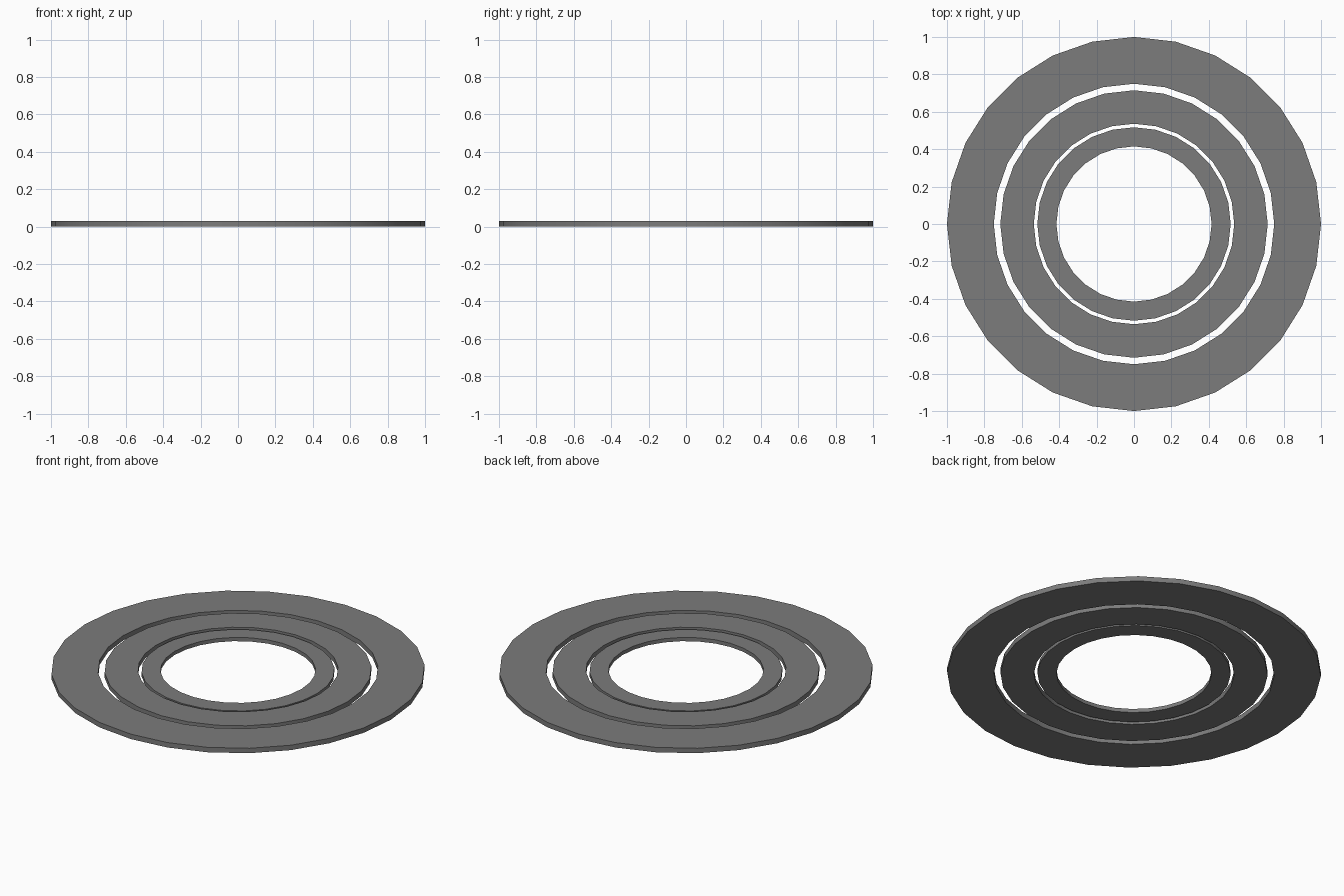
import bpy, bmesh
from math import cos, sin, tau, radians

if "Cube" in bpy.data.objects:
    bpy.data.objects.remove(bpy.data.objects["Cube"])

SIDES = 28

dark = bpy.data.materials.new("dark_grey")
dark.diffuse_color = (0.2, 0.2, 0.2, 1)
dark.use_nodes = True
dark.node_tree.nodes["Principled BSDF"].inputs["Base Color"].default_value = dark.diffuse_color


def flat_ring(name, inner, outer, low, high):
    """Washer with a rectangular section, smooth walls and sharp rims."""
    bm = bmesh.new()
    section = [(inner, low), (outer, low), (outer, high), (inner, high)]
    loops = [[bm.verts.new((r * cos(tau * i / SIDES), r * sin(tau * i / SIDES), z))
              for r, z in section] for i in range(SIDES)]
    for i in range(SIDES):
        a, b = loops[i], loops[(i + 1) % SIDES]
        for j in range(4):
            k = (j + 1) % 4
            bm.faces.new((a[j], b[j], b[k], a[k]))
    bmesh.ops.recalc_face_normals(bm, faces=bm.faces)
    mesh = bpy.data.meshes.new(name)
    bm.to_mesh(mesh)
    bm.free()
    mesh.materials.append(dark)
    ring = bpy.data.objects.new(name, mesh)
    bpy.context.collection.objects.link(ring)
    bpy.ops.object.select_all(action='DESELECT')
    ring.select_set(True)
    bpy.context.view_layer.objects.active = ring
    bpy.ops.object.shade_smooth_by_angle(angle=radians(30))


# Three concentric rings separated by narrow gaps; the inner one is thinner
flat_ring("outer_ring", 0.75, 1.0, 0, 0.029)
flat_ring("middle_ring", 0.536, 0.715, 0, 0.029)
flat_ring("inner_ring", 0.415, 0.517, 0.003, 0.025)
